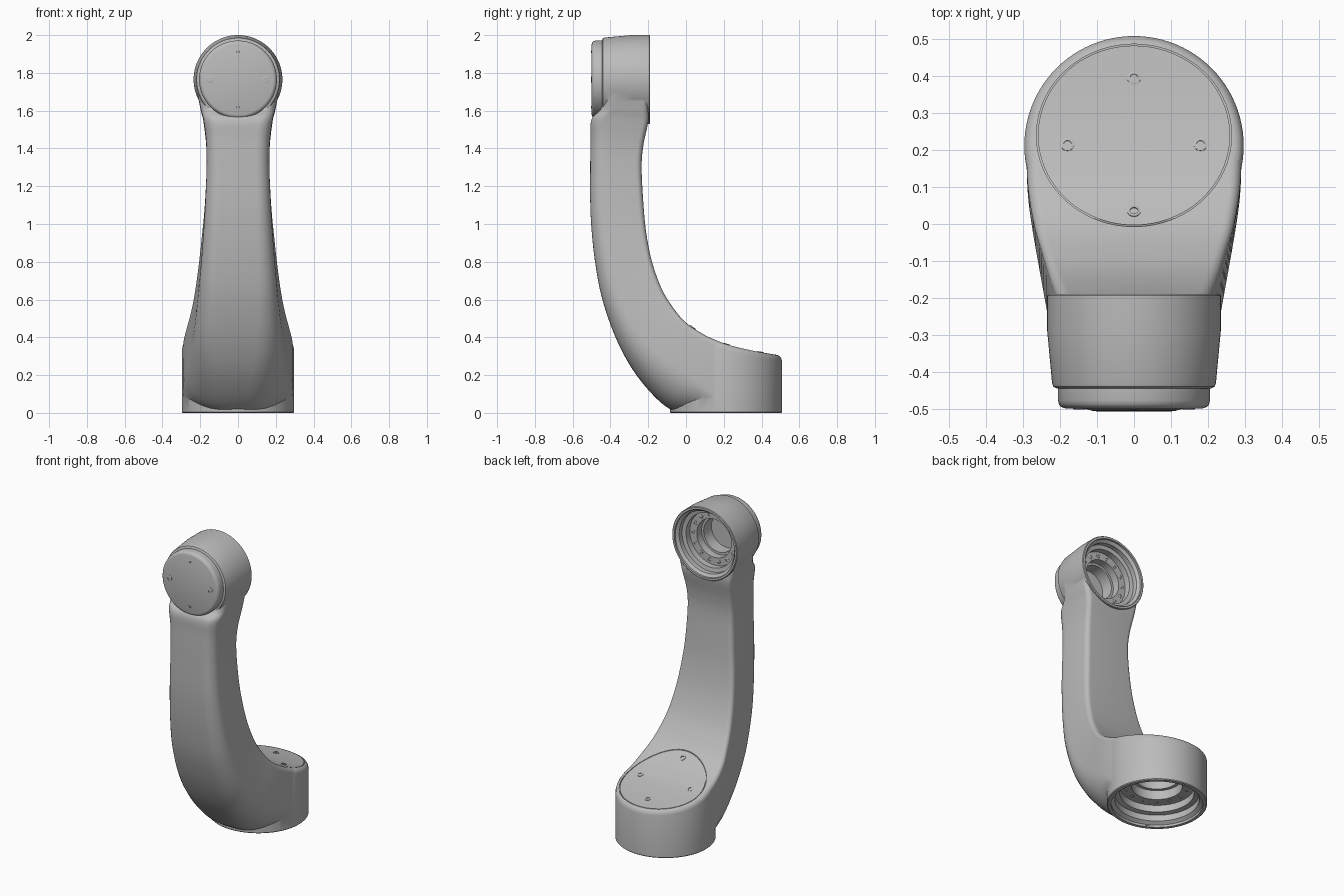
import bpy, bmesh, math
from mathutils import Matrix, Vector

default_cube = bpy.data.objects.get("Cube")
if default_cube:
    bpy.data.objects.remove(default_cube, do_unlink=True)

grey = bpy.data.materials.new("satin_grey")
grey.use_nodes = True
grey.diffuse_color = (0.5, 0.5, 0.5, 1)
grey.node_tree.nodes["Principled BSDF"].inputs["Base Color"].default_value = grey.diffuse_color


def make_object(name, bm):
    bmesh.ops.recalc_face_normals(bm, faces=bm.faces)
    mesh = bpy.data.meshes.new(name)
    bm.to_mesh(mesh)
    bm.free()
    mesh.materials.append(grey)
    obj = bpy.data.objects.new(name, mesh)
    bpy.context.collection.objects.link(obj)
    return obj


def activate(obj):
    bpy.ops.object.select_all(action="DESELECT")
    obj.select_set(True)
    bpy.context.view_layer.objects.active = obj


def smooth(obj, degrees=32):
    activate(obj)
    bpy.ops.object.shade_smooth_by_angle(angle=math.radians(degrees))


def combine(target, tool, operation):
    """Apply a boolean and discard the tool."""
    tool.hide_render = True
    activate(target)
    mod = target.modifiers.new(operation.lower(), "BOOLEAN")
    mod.operation, mod.solver, mod.object = operation, "EXACT", tool
    bpy.ops.object.modifier_apply(modifier=mod.name)
    bpy.data.objects.remove(tool, do_unlink=True)


def skin(bm, rings, closed=False):
    """Join successive vertex rings with quads, capping open ends."""
    count = len(rings[0])
    pairs = list(zip(rings, rings[1:]))
    if closed:
        pairs.append((rings[-1], rings[0]))
    for low, high in pairs:
        for i in range(count):
            j = (i + 1) % count
            bm.faces.new((low[i], low[j], high[j], high[i]))
    if not closed:
        bm.faces.new(rings[0])
        bm.faces.new(rings[-1])


def lathe(name, profile, matrix=Matrix(), sides=96):
    """Revolve (radius, height) points around local z."""
    bm = bmesh.new()
    rings = []
    for radius, height in profile:
        angles = (math.tau * i / sides for i in range(sides))
        rings.append([bm.verts.new((radius * math.cos(a), radius * math.sin(a), height))
                      for a in angles])
    skin(bm, rings)
    bm.transform(matrix)
    return make_object(name, bm)


def spline(rows, steps):
    """Catmull-Rom interpolation of equal-length tuples."""
    points = [Vector(r) for r in rows]
    points = [2 * points[0] - points[1]] + points + [2 * points[-1] - points[-2]]
    out = []
    for a, b, c, d in zip(points, points[1:], points[2:], points[3:]):
        for s in range(steps):
            t = s / steps
            out.append(0.5 * (2 * b + (c - a) * t + (2 * a - 5 * b + 4 * c - d) * t * t
                              + (3 * b - a - 3 * c + d) * t ** 3))
    out.append(points[-2])
    return out


# Curved arm: inner y, z, outer y, z, half width, front corner radius
stations = [
    (0.21, 0.364, 0.21, 0.01, 0.292, 0.03),
    (0.10, 0.412, 0.06, 0.01, 0.287, 0.15),
    (0.0, 0.478, -0.085, 0.02, 0.27, 0.22),
    (-0.07, 0.56, -0.24, 0.17, 0.248, 0.18),
    (-0.13, 0.66, -0.355, 0.36, 0.228, 0.13),
    (-0.18, 0.80, -0.44, 0.59, 0.208, 0.1),
    (-0.21, 0.95, -0.483, 0.81, 0.191, 0.085),
    (-0.225, 1.1, -0.505, 1.05, 0.176, 0.075),
    (-0.235, 1.3, -0.507, 1.3, 0.166, 0.07),
    (-0.225, 1.42, -0.505, 1.45, 0.169, 0.07),
    (-0.2, 1.54, -0.5, 1.555, 0.183, 0.07),
    (-0.2, 1.6, -0.45, 1.61, 0.197, 0.06),
    (-0.2, 1.7, -0.425, 1.7, 0.217, 0.05),
]
bm = bmesh.new()
rings = []
for row in spline(stations, 6):
    inner, outer = Vector((0, row[0], row[1])), Vector((0, row[2], row[3]))
    depth = (outer - inner).length
    across = (outer - inner) / depth
    half, front, back = row[4], row[5], 0.03
    ring = []
    for quarter, (sx, sd, r) in enumerate([(1, 1, front), (-1, 1, front),
                                           (-1, 0, back), (1, 0, back)]):
        cx = sx * (half - r)
        cd = depth - r if sd else r
        for i in range(9):
            a = (quarter + i / 8) * math.pi / 2
            ring.append(bm.verts.new(inner + across * (cd + r * math.sin(a))
                                     + Vector((cx + r * math.cos(a), 0, 0))))
    rings.append(ring)
skin(bm, rings)
arm = make_object("arm_body", bm)

# Base housing: round drum with a saddle-shaped top, tucked under the arm in front
saddle = spline([(0.51, 0.302), (0.35, 0.33), (0.21, 0.365), (0.1, 0.412),
                 (0.0, 0.478), (-0.1, 0.56)], 10)


def saddle_height(y):
    for a, b in zip(saddle, saddle[1:]):
        if b.x <= y <= a.x:
            return a.y + (b.y - a.y) * (a.x - y) / (a.x - b.x)
    return saddle[0].y if y > 0 else saddle[-1].y


base_place = Matrix.Translation((0, 0.212, 0))
base = lathe("base_housing", [(0.004, 0), (0.292, 0), (0.297, 0.005), (0.297, 0.97),
                              (0.293, 0.985), (0.285, 0.995), (0.274, 1)]
             + [(0.03 * k, 1) for k in (8, 7, 6, 5, 4, 3, 2, 1)] + [(0.004, 1)], base_place)
for v in base.data.vertices:
    if v.co.z > 0.5:
        tuck = min(0.01, max(0, 0.21 - v.co.y) * 0.08)
        v.co.z += saddle_height(v.co.y) - 1 - tuck
combine(arm, base, "UNION")

# Head housing: tapered drum along y
head_z = 1.765
head_place = Matrix.Translation((0, -0.19, head_z)) @ Matrix.Rotation(math.pi / 2, 4, "X")
head = lathe("head_housing", [(0.231, 0), (0.235, 0.004), (0.235, 0.1), (0.222, 0.24),
                              (0.219, 0.25), (0.21, 0.255)], head_place)
combine(arm, head, "UNION")

# Stepped sockets in the head and the base
head_socket = lathe("head_socket", [(0.218, -0.02), (0.218, 0.012), (0.2, 0.025), (0.2, 0.055),
                                    (0.175, 0.06), (0.175, 0.1), (0.125, 0.1), (0.125, 0.15),
                                    (0.11, 0.15), (0.11, 0.23)], head_place)
combine(arm, head_socket, "DIFFERENCE")
base_socket = lathe("base_socket", [(0.272, -0.02), (0.272, 0.015), (0.25, 0.03), (0.25, 0.07),
                                    (0.22, 0.075), (0.22, 0.12), (0.15, 0.12), (0.15, 0.18),
                                    (0.13, 0.18), (0.13, 0.26)], base_place)
combine(arm, base_socket, "DIFFERENCE")

# Fine groove outlining the cover on the base
bm = bmesh.new()
rings = []
for i in range(96):
    a = math.tau * i / 96
    out = Vector((math.cos(a), math.sin(a), 0))
    y = 0.24 + 0.245 * out.y
    centre = Vector((0.262 * out.x, y, saddle_height(y)))
    rings.append([bm.verts.new(centre + out * 0.002 * dx + Vector((0, 0, 0.008 * dz)))
                  for dx, dz in ((-1, -1), (1, -1), (1, 1), (-1, 1))])
skin(bm, rings, closed=True)
combine(arm, make_object("cover_groove", bm), "DIFFERENCE")
smooth(arm)

# Round cover on the front of the head
cover = lathe("head_cover", [(0.19, 0.24), (0.206, 0.245), (0.206, 0.288), (0.203, 0.299),
                             (0.196, 0.306), (0.187, 0.309)], head_place)
smooth(cover)


def ring_points(radius, count):
    for i in range(count):
        a = math.tau * i / count
        yield radius * math.cos(a), radius * math.sin(a)


def screw(name, matrix, r):
    """Hollow-headed screw with a flush rim."""
    obj = lathe(name, [(r, -0.01), (r, 0.002), (r * 0.85, 0.003), (r * 0.6, 0.003),
                       (r * 0.6, -0.004), (r * 0.3, -0.004)], matrix, 20)
    smooth(obj)


# Cover screws: two large and two small on the head, four on the base
for n, (x, y) in enumerate(ring_points(0.147, 4)):
    screw(f"head_screw_{n}", head_place @ Matrix.Translation((x, y, 0.309)),
          0.008 if n % 2 else 0.018)
for n, (x, y) in enumerate(ring_points(0.18, 4)):
    y += 0.215
    slope = (saddle_height(y + 0.02) - saddle_height(y - 0.02)) / 0.04
    place = Matrix.Translation((x, y, saddle_height(y)))
    screw(f"base_screw_{n}", place @ Matrix.Rotation(math.atan(slope), 4, "X"), 0.018)

# Flange bolts inside both sockets
flip = Matrix.Rotation(math.pi, 4, "X")
for label, place, radius, depth in (("head", head_place, 0.15, 0.1),
                                    ("base", base_place, 0.185, 0.12)):
    for n, (x, y) in enumerate(ring_points(radius, 14)):
        screw(f"{label}_flange_bolt_{n}",
              place @ Matrix.Translation((x, y, depth)) @ flip, 0.013)
